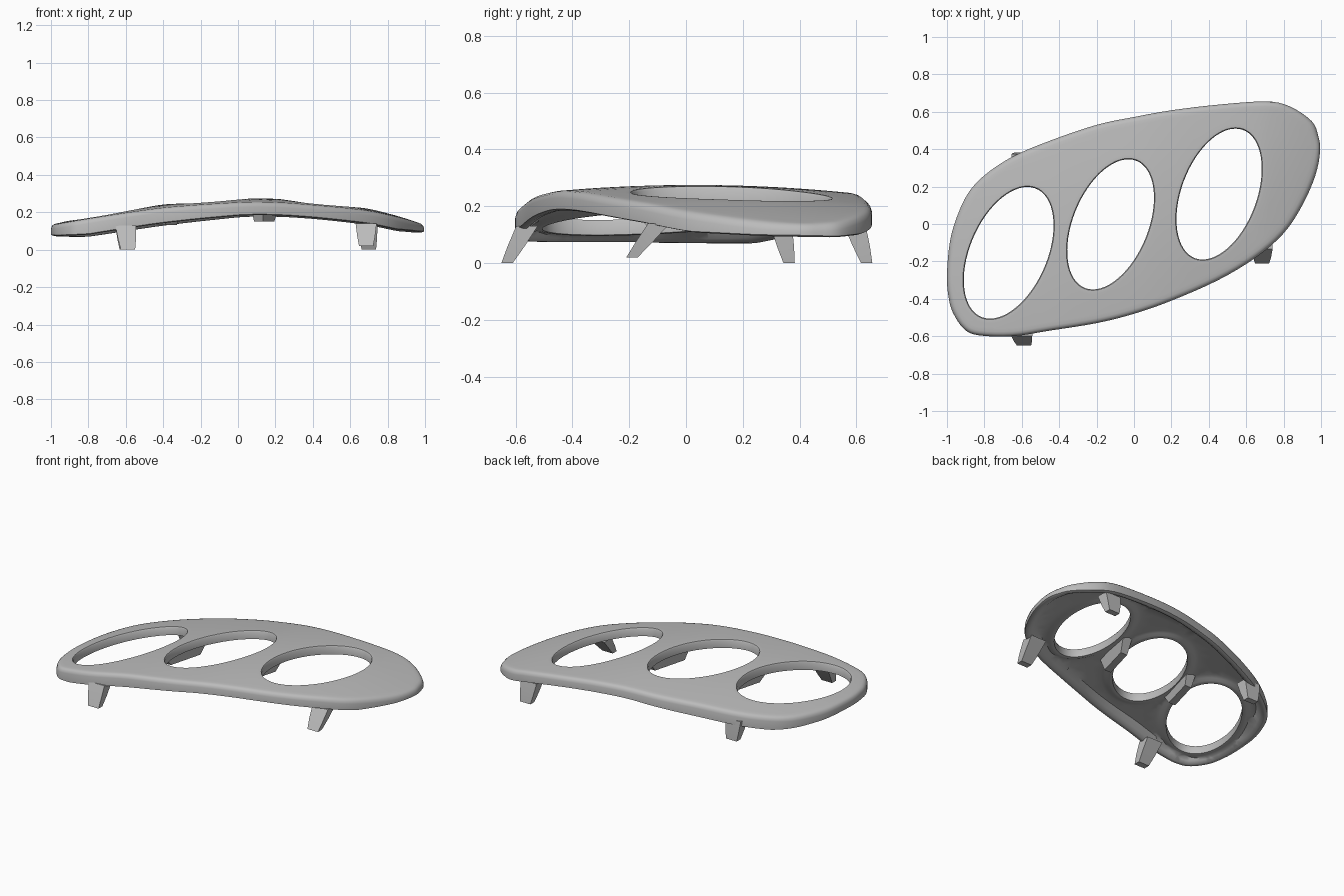
import bpy, bmesh, math
from mathutils import Vector
from mathutils.geometry import delaunay_2d_cdt

if "Cube" in bpy.data.objects:
    bpy.data.objects.remove(bpy.data.objects["Cube"])

grey = bpy.data.materials.new("plain grey")
grey.diffuse_color = (0.5, 0.5, 0.5, 1)
grey.use_nodes = True
grey.node_tree.nodes["Principled BSDF"].inputs["Base Color"].default_value = grey.diffuse_color

# Outline seen from above, clockwise from the left end
OUTLINE = [(-1, -.27), (-.985, -.1), (-.95, .03), (-.89, .16), (-.8, .26), (-.65, .36), (-.45, .445),
           (-.2, .53), (0, .572), (.2, .608), (.45, .638), (.7, .655), (.83, .63), (.95, .55), (.985, .47),
           (.995, .39), (.97, .26), (.9, .1), (.8, -.05), (.65, -.18), (.45, -.3), (.2, -.41), (0, -.48),
           (-.2, -.53), (-.45, -.57), (-.65, -.6), (-.83, -.595), (-.91, -.56), (-.97, -.47), (-.993, -.38)]
# Holes: centre x, centre y, half width, half height, lean
HOLES = [(-.67, -.154, .24, .352, .10), (-.125, -.002, .232, .348, .095), (.455, .16, .228, .35, .088)]
# Arch of the top surface along x, and height of the rim along x
ARCH = [(-1.01, .13), (-.9, .157), (-.8, .177), (-.6, .212), (-.4, .242), (-.2, .26), (0, .273), (.1, .276),
        (.25, .27), (.4, .256), (.55, .24), (.7, .22), (.85, .182), (1.01, .13)]
RIM = [(-1.01, .06), (-.8, .085), (-.4, .082), (0, .07), (.4, .067), (.65, .07), (.85, .07), (1.01, .042)]


def lerp_table(t, x):
    for (x0, y0), (x1, y1) in zip(t, t[1:]):
        if x <= x1:
            return y0 + (y1 - y0) * max(0, (x - x0) / (x1 - x0))
    return t[-1][1]


def arch(x, y):
    crown = .095 * (y - .3 * x) ** 2
    return sum(lerp_table(ARCH, x + k * .04) for k in (-1, 0, 1)) / 3 - crown


def smooth_loop(pts, n=4):
    out, m = [], len(pts)
    for i in range(m):
        a, b, c, d = (Vector(pts[(i + k) % m]) for k in (-1, 0, 1, 2))
        for j in range(n):
            t = j / n
            out.append(.5 * (2 * b + (c - a) * t + (2 * a - 5 * b + 4 * c - d) * t * t
                             + (3 * b - a - 3 * c + d) * t ** 3))
    return out


def ellipse(cx, cy, hx, hy, lean, n=64):
    k = math.sqrt(hx * hx - lean * lean)
    return [Vector((cx + lean * math.sin(a) + k * math.cos(a), cy + hy * math.sin(a)))
            for a in (2 * math.pi * i / n for i in range(n))]


outer = smooth_loop(OUTLINE)
holes = [ellipse(*h) for h in HOLES]


def loop_dist(p, loop):
    best, px, py = 9, p[0], p[1]
    for i in range(len(loop)):
        ax, ay = loop[i - 1]
        bx, by = loop[i]
        dx, dy = bx - ax, by - ay
        t = min(1, max(0, ((px - ax) * dx + (py - ay) * dy) / (dx * dx + dy * dy)))
        best = min(best, (ax + t * dx - px) ** 2 + (ay + t * dy - py) ** 2)
    return math.sqrt(best)


def inside(p, loop):
    c = False
    for i in range(len(loop)):
        a, b = loop[i - 1], loop[i]
        if (a[1] > p[1]) != (b[1] > p[1]) and p[0] < (b[0] - a[0]) * (p[1] - a[1]) / (b[1] - a[1]) + a[0]:
            c = not c
    return c


def on_plate(p):
    return inside(p, outer) and not any(inside(p, h) for h in holes)


def dists(p):
    return loop_dist(p, outer), min(loop_dist(p, h) for h in holes)


# Plan of the plate: edge loops, offset rings and a loose inner grid
pts, edges = [], []
for loop in [outer] + holes:
    s = len(pts)
    pts += loop
    edges += [(s + i, s + (i + 1) % len(loop)) for i in range(len(loop))]
for loop in [outer] + holes:
    n = len(loop)
    for off in (.005, .014, .026, .045, .068):
        for i in range(n):
            t = (loop[(i + 1) % n] - loop[i - 1]).normalized()
            # outline is clockwise, holes counter-clockwise: plate lies to the right of both
            p = loop[i] + Vector((t.y, -t.x)) * off
            if on_plate(p) and min(dists(p)) > off - .002:
                pts.append(p)
for i in range(-16, 17):
    for j in range(-11, 12):
        p = Vector((i * .06, j * .06))
        if on_plate(p) and min(dists(p)) > .085:
            pts.append(p)
V, _, F, *_ = delaunay_2d_cdt(pts, edges, [], 0, 1e-5)
F = [f for f in F if on_plate(sum((V[i] for i in f), Vector((0, 0))) / len(f))]


def roundover(d, r):
    return r - math.sqrt(max(0, r * r - max(0, r - d) ** 2))


def levels(p):
    do, dh = dists(p)
    z, rim = arch(*p), lerp_table(RIM, p[0])
    top = z - max(roundover(do, .024), roundover(dh, .009))
    depth = max(lerp_table([(0, rim - .006), (.012, rim), (.035, rim), (.068, .035)], do),
                lerp_table([(0, .055), (.02, .055), (.06, .038)], dh))
    return top, z - depth


def finish(name, bm, angle):
    me = bpy.data.meshes.new(name)
    bm.to_mesh(me)
    bm.free()
    me.materials.append(grey)
    ob = bpy.data.objects.new(name, me)
    bpy.context.collection.objects.link(ob)
    bpy.ops.object.select_all(action='DESELECT')
    ob.select_set(True)
    bpy.context.view_layer.objects.active = ob
    bpy.ops.object.shade_smooth_by_angle(angle=math.radians(angle))


# Arched plate with hollow underside
bm = bmesh.new()
top, bot = {}, {}
for i in {i for f in F for i in f}:
    zt, zb = levels(V[i])
    top[i] = bm.verts.new((*V[i], zt))
    bot[i] = bm.verts.new((*V[i], zb))
directed = {(f[k - 1], f[k]) for f in F for k in range(len(f))}
for f in F:
    bm.faces.new([top[i] for i in f])
    bm.faces.new([bot[i] for i in reversed(f)])
for a, b in directed:
    if (b, a) not in directed:
        bm.faces.new((top[b], top[a], bot[a], bot[b]))
bmesh.ops.recalc_face_normals(bm, faces=bm.faces)
finish("arched_plate", bm, 40)


# Tapered prong running through box sections: (centre, half x, half y), sheared by lean
def prong(name, sections, lean=0):
    bm = bmesh.new()
    rings = [[bm.verts.new((c[0] + sx * hx + lean * sy * hy, c[1] + sy * hy, c[2]))
              for sx, sy in ((-1, -1), (1, -1), (1, 1), (-1, 1))] for c, hx, hy in sections]
    for r, q in zip(rings, rings[1:]):
        for k in range(4):
            bm.faces.new((r[k - 1], r[k], q[k], q[k - 1]))
    bm.faces.new(rings[0])
    bm.faces.new(rings[-1])
    bmesh.ops.recalc_face_normals(bm, faces=bm.faces)
    finish(name, bm, 25)


# Four clip legs leaning outward: root and tip
LEGS = {"front_left_leg": ((-.6, -.56, .13), (-.588, -.63, 0)),
        "front_right_leg": ((.685, -.095, .14), (.685, -.19, .02)),
        "back_left_leg": ((-.6, .335, .13), (-.595, .363, 0)),
        "back_right_leg": ((.69, .595, .13), (.70, .636, 0))}
for name, (a, b) in LEGS.items():
    a, b = Vector(a), Vector(b)
    prong(name, [(a, .056, .038), (a.lerp(b, .55), .048, .03), (b, .038, .02)])

# Long lugs beneath the two cross bars
prong("left_bar_lug", [((-.385, -.04, .21), .034, .16), ((-.38, -.03, .133), .024, .11)], .27)
prong("right_bar_lug", [((.145, .01, .24), .034, .16), ((.14, 0, .15), .024, .11)], .27)
